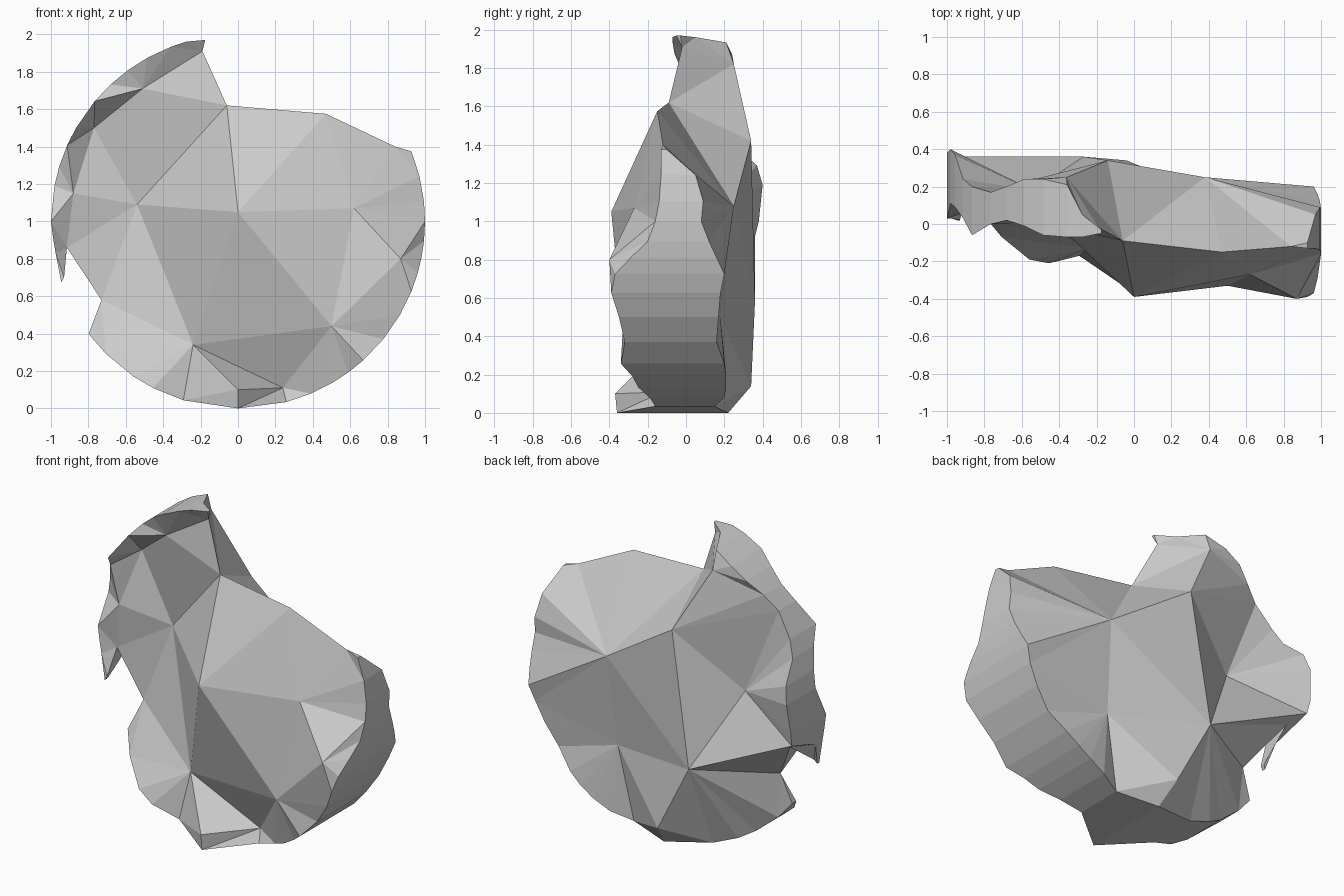
import bpy, bmesh, math
from mathutils import Vector
from mathutils.geometry import delaunay_2d_cdt

if "Cube" in bpy.data.objects:
    bpy.data.objects.remove(bpy.data.objects["Cube"])


def arc(rows):
    """Rim stations on the unit circle: angle, front y, back y."""
    out = []
    for deg, yf, yb in rows:
        a = math.radians(deg)
        out.append((math.cos(a), 1 + math.sin(a), yf, yb))
    return out


# Outline of the broken disc, clockwise: x, z, front y, back y
top_break = [(-0.19, 1.91, -0.02, -0.02), (-0.06, 1.62, -0.09, -0.09),
             (0.47, 1.575, -0.15, -0.15), (0.84, 1.40, -0.12, -0.12)]
right_rim = arc([(22, -.13, -.10), (14, -.13, .05), (6, -.14, .09), (0, -.16, .08),
                 (-6, -.20, .12), (-11, -.29, .16), (-16, -.37, .20), (-22, -.39, .18),
                 (-30, -.35, .17), (-39, -.32, .16), (-48, -.34, .20), (-54, -.28, .21),
                 (-60, -.25, .21), (-67, -.19, .20), (-75, -.16, .15), (-90, -.36, .22),
                 (-107, -.17, .15), (-117, -.21, .13), (-124, -.19, .10),
                 (-135, -.07, .09), (-143, .04, .08)])
side_break = [(-0.73, 0.58, 0.10, 0.10), (-0.915, 0.86, 0.10, 0.27),
              (-0.93, 0.70, 0.02, 0.05), (-0.945, 0.675, 0.02, 0.04),
              (-0.975, 0.83, 0.03, 0.10), (-0.99, 0.92, 0.03, 0.36)]
left_rim = arc([(180, .03, .38), (169, .11, .40), (163, .09, .37), (156, .03, .24),
                (150, -.06, .20), (140, .00, .17), (133, .02, .20), (126, -.01, .24),
                (119, -.06, .24), (111, -.07, .21), (106, -.07, .05)])
rim_end = [(-0.175, 1.97, -0.05, -0.03)]
rim = top_break + right_rim + side_break + left_rim + rim_end
tip, D, E, I = 0, 1, 2, 3
S = len(top_break) + len(right_rim)
T, LEFT_LOW, LEFT = S + 1, S + 5, S + 6

# Inner facet corners: x, z, y
front_pts = {'A': (-.51, 1.71, .01), 'B': (-.54, 1.09, .12), 'C': (0, 1.05, -.39),
             'F': (.62, 1.07, -.27), 'G': (.50, .44, -.33), 'H': (-.24, .34, -.13),
             'J': (.87, .80, -.40), 'K': (0, .10, -.37), 'L': (.24, .11, -.12),
             'M': (-.88, 1.15, .07), 'N': (-.77, 1.50, .14)}
front_edges = [('A', 'B'), ('A', D), ('A', tip), ('B', D), ('B', 'C'), ('C', D), ('C', E),
               ('C', 'F'), ('F', E), ('F', I), ('F', 'J'), ('F', 'G'), ('G', 'J'),
               ('C', 'G'), ('C', 'H'), ('B', 'H'), ('H', 'G'), ('H', 'K'), ('H', 'L'),
               ('K', 'L'), ('B', T), ('H', S), ('M', 'B'), ('B', 'N'), ('M', 'N'),
               ('A', 'N'), ('M', LEFT), ('M', T), ('N', LEFT + 4)]
back_pts = {'P1': (-.14, 1.42, .34), 'P2': (.38, 1.08, .25), 'P3': (-.27, .58, .36),
            'P4': (-.54, 1.08, .18), 'P5': (.35, .50, .18), 'P8': (-.36, 1.82, .25),
            'U': (-.04, .14, .34)}
back_edges = [('P1', 'P2'), ('P1', 'P3'), ('P2', 'P3'), ('P2', 'P5'), ('P3', 'P5'),
              ('P1', 'P4'), ('P3', 'P4'), ('P1', D), ('P2', D), ('P2', E), ('U', 'P3'),
              ('U', 'P5'), ('P3', S), ('P1', 'P8'), ('P4', LEFT_LOW), ('P3', LEFT_LOW)]


def facet_side(bm, pts, edges, side):
    """Triangulate one broad face inside the outline; return its rim verts."""
    data = [(r[0], r[1], r[2 + side]) for r in rim] + list(pts.values())
    names = {k: len(rim) + i for i, k in enumerate(pts)}
    links = [(names.get(a, a), names.get(b, b)) for a, b in edges]
    flat = [Vector(p[:2]) for p in data]
    res = delaunay_2d_cdt(flat, links, [list(range(len(rim)))], 1, 1e-5)
    verts = [bm.verts.new((x, y, z)) for x, z, y in data]
    lookup = [min(range(len(flat)), key=lambda i: (flat[i] - v).length) for v in res[0]]
    for tri in res[2]:
        ids = [lookup[i] for i in tri]
        if len(set(ids)) == len(ids):
            bm.faces.new([verts[i] for i in ids])
    return verts[:len(rim)]


# Broken stone disc: front facets, back facets and the rim between them
bm = bmesh.new()
fv = facet_side(bm, front_pts, front_edges, 0)
bv = facet_side(bm, back_pts, back_edges, 1)
for i in range(len(rim)):
    j = (i + 1) % len(rim)
    bm.faces.new((fv[i], fv[j], bv[j], bv[i]))
bmesh.ops.remove_doubles(bm, verts=bm.verts, dist=1e-4)
bmesh.ops.recalc_face_normals(bm, faces=bm.faces)
mesh = bpy.data.meshes.new("broken_stone_disc")
bm.to_mesh(mesh)
bm.free()
bpy.context.collection.objects.link(bpy.data.objects.new("broken_stone_disc", mesh))
